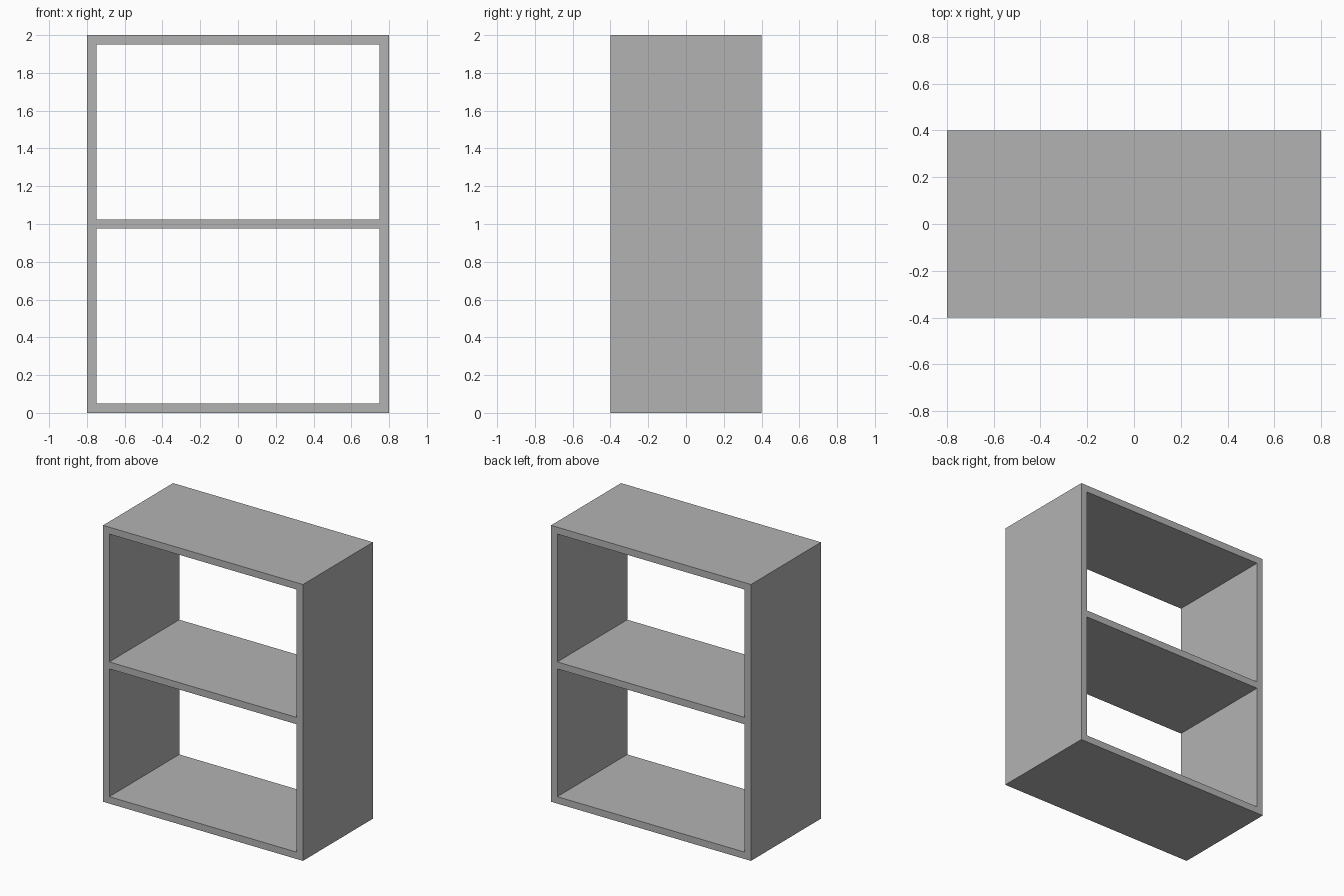
import bpy

cube = bpy.data.objects.get("Cube")
if cube:
    bpy.data.objects.remove(cube, do_unlink=True)

WIDTH, DEPTH, HEIGHT, BOARD = 1.6, 0.8, 2.0, 0.05
SHELVES = 1

grey = bpy.data.materials.new("grey")
grey.use_nodes = True
colour = (0.45, 0.45, 0.45, 1)
grey.diffuse_color = colour
grey.node_tree.nodes["Principled BSDF"].inputs["Base Color"].default_value = colour


def box(name, size, z):
    """Box centred on x and y, with its centre at height z."""
    bpy.ops.mesh.primitive_cube_add(size=1, location=(0, 0, z))
    obj = bpy.context.object
    obj.name = obj.data.name = name
    obj.scale = size
    bpy.ops.object.transform_apply(location=True, rotation=False, scale=True)
    obj.data.materials.append(grey)
    return obj


# Solid body of the bookcase
bookcase = box("bookcase_frame", (WIDTH, DEPTH, HEIGHT), HEIGHT / 2)

# Open compartments, cut right through and leaving the boards between them
bays = SHELVES + 1
bay_height = (HEIGHT - BOARD * (bays + 1)) / bays
for i in range(bays):
    z = BOARD + bay_height / 2 + i * (bay_height + BOARD)
    cutter = box("compartment_cutter", (WIDTH - 2 * BOARD, DEPTH * 2, bay_height), z)
    cutter.hide_render = True
    cut = bookcase.modifiers.new("compartment", "BOOLEAN")
    cut.operation = "DIFFERENCE"
    cut.solver = "EXACT"
    cut.object = cutter
    bpy.context.view_layer.objects.active = bookcase
    bpy.ops.object.modifier_apply(modifier=cut.name)
    bpy.data.objects.remove(cutter, do_unlink=True)
